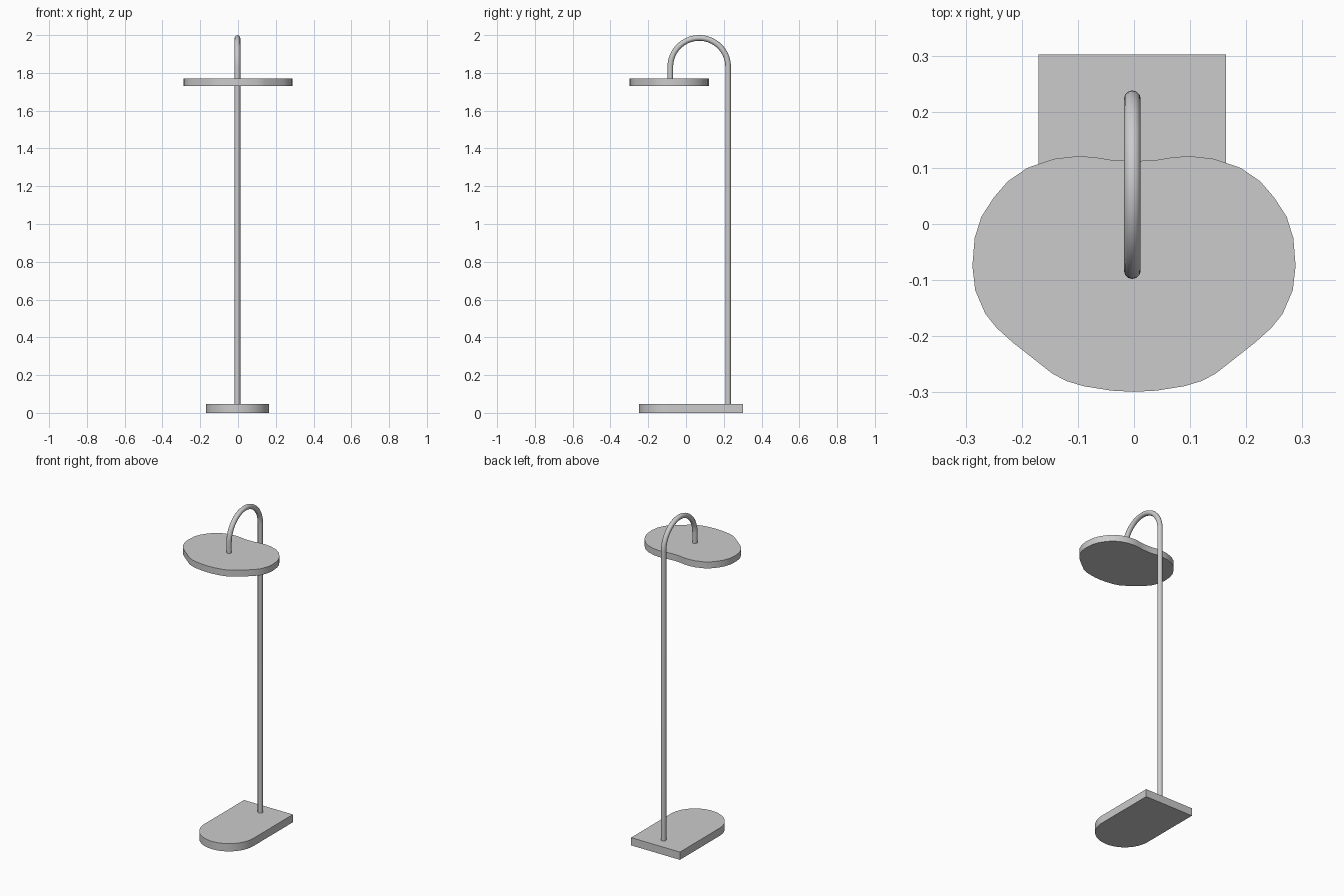
import bpy, bmesh, math

if "Cube" in bpy.data.objects:
    bpy.data.objects.remove(bpy.data.objects["Cube"])

CX = -0.003  # base and pole sit a hair left of centre


def slab(name, outline, z0, z1):
    """Extrude a flat outline into a plate."""
    bm = bmesh.new()
    face = bm.faces.new([bm.verts.new((x, y, z0)) for x, y in outline])
    top = bmesh.ops.extrude_face_region(bm, geom=[face])["geom"]
    bmesh.ops.translate(bm, vec=(0, 0, z1 - z0),
                        verts=[v for v in top if isinstance(v, bmesh.types.BMVert)])
    bmesh.ops.recalc_face_normals(bm, faces=bm.faces)
    mesh = bpy.data.meshes.new(name)
    bm.to_mesh(mesh)
    bm.free()
    obj = bpy.data.objects.new(name, mesh)
    bpy.context.collection.objects.link(obj)
    smooth(obj)
    return obj


def smooth(obj):
    bpy.ops.object.select_all(action='DESELECT')
    obj.select_set(True)
    bpy.context.view_layer.objects.active = obj
    bpy.ops.object.shade_smooth_by_angle(angle=math.radians(35))


# Base: square back, semicircular front
r = 0.167
base = [(CX + r, 0.302), (CX - r, 0.302)]
for i in range(33):
    a = math.pi + math.pi * i / 32
    base.append((CX + r * math.cos(a), -0.083 + r * math.sin(a)))
slab("base", base, 0.0, 0.048)

# Lamp head: mirrored bean-shaped plate
half = [(0.04, 0.114), (0.07, 0.119), (0.10, 0.121), (0.143, 0.116), (0.19, 0.10),
        (0.225, 0.076), (0.25, 0.047), (0.272, 0.013), (0.284, -0.025),
        (0.288, -0.075), (0.283, -0.118), (0.265, -0.16), (0.245, -0.185),
        (0.215, -0.212), (0.145, -0.267), (0.12, -0.280), (0.09, -0.289),
        (0.04, -0.297)]
head = [(0, 0.112)] + half + [(0, -0.299)] + [(-x, y) for x, y in reversed(half)]
slab("lamp_head", head, 1.73, 1.77)

# Pole: straight stem bending over into a hook
R, rad, cy = 0.153, 0.015, 0.07
zc = 2.0 - rad - R
path = [(CX, cy + R, 0.04)]
for i in range(33):
    a = math.pi * i / 32
    path.append((CX, cy + R * math.cos(a), zc + R * math.sin(a)))
path.append((CX, cy - R, 1.76))
curve = bpy.data.curves.new("pole", 'CURVE')
curve.dimensions = '3D'
curve.bevel_depth = rad
curve.bevel_resolution = 4
curve.use_fill_caps = True
spline = curve.splines.new('POLY')
spline.points.add(len(path) - 1)
for p, co in zip(spline.points, path):
    p.co = (*co, 1)
pole = bpy.data.objects.new("pole", curve)
bpy.context.collection.objects.link(pole)
bpy.ops.object.select_all(action='DESELECT')
pole.select_set(True)
bpy.context.view_layer.objects.active = pole
bpy.ops.object.convert(target='MESH')
smooth(bpy.context.view_layer.objects.active)
